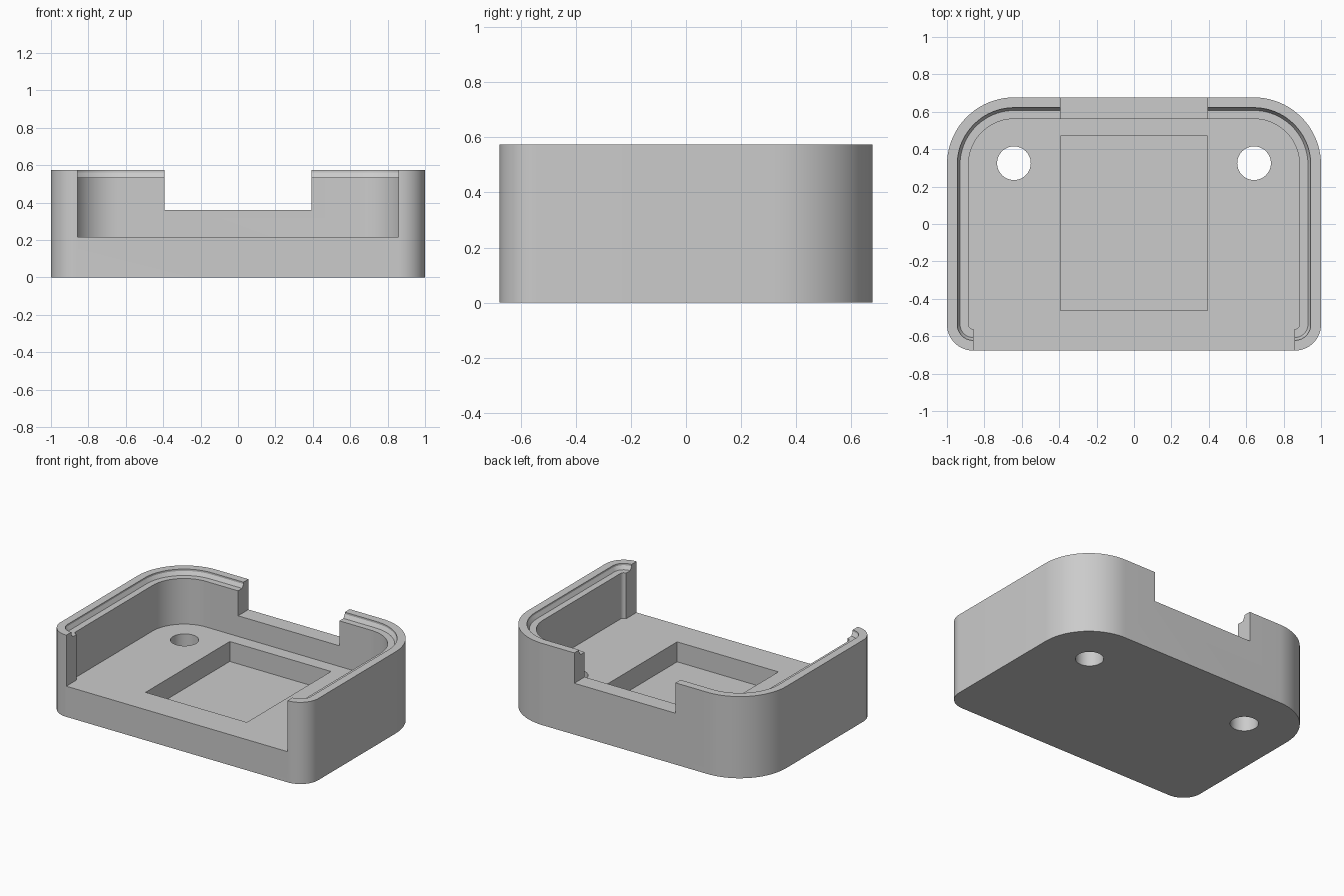
import bpy, bmesh
from math import cos, sin, pi, radians

cube = bpy.data.objects.get("Cube")
if cube:
    bpy.data.objects.remove(cube, do_unlink=True)

HALF_X, HALF_Y, HEIGHT = 1.0, 0.677, 0.573
BACK_R, FRONT_R, FLOOR = 0.36, 0.14, 0.215
STEPS = 20

grey = bpy.data.materials.new("plain grey")
grey.use_nodes = True
grey.diffuse_color = (0.6, 0.6, 0.6, 1)
grey.node_tree.nodes["Principled BSDF"].inputs["Base Color"].default_value = (0.6, 0.6, 0.6, 1)


def outline(inset):
    """Rounded plan, large radii at the back and small ones at the front."""
    pts = []
    corners = [(1, 1, BACK_R), (-1, 1, BACK_R), (-1, -1, FRONT_R), (1, -1, FRONT_R)]
    for q, (sx, sy, r) in enumerate(corners):
        cx, cy = sx * (HALF_X - r), sy * (HALF_Y - r)
        for i in range(STEPS + 1):
            a = pi / 2 * (q + i / STEPS)
            pts.append((cx + (r - inset) * cos(a), cy + (r - inset) * sin(a)))
    return pts


def loft(name, rings):
    """Closed solid through a list of (point list, height) rings."""
    bm = bmesh.new()
    loops = [[bm.verts.new((x, y, z)) for x, y in pts] for pts, z in rings]
    n = len(loops[0])
    bm.faces.new(loops[0][::-1])
    bm.faces.new(loops[-1])
    for low, high in zip(loops, loops[1:]):
        for i in range(n):
            j = (i + 1) % n
            bm.faces.new((low[i], low[j], high[j], high[i]))
    mesh = bpy.data.meshes.new(name)
    bm.to_mesh(mesh)
    bm.free()
    mesh.materials.append(grey)
    obj = bpy.data.objects.new(name, mesh)
    bpy.context.collection.objects.link(obj)
    return obj


def box(name, x0, x1, y0, y1, z0, z1):
    pts = [(x0, y0), (x1, y0), (x1, y1), (x0, y1)]
    return loft(name, [(pts, z0), (pts, z1)])


def cylinder(name, cx, cy, r, z0, z1, n=48):
    pts = [(cx + r * cos(2 * pi * i / n), cy + r * sin(2 * pi * i / n)) for i in range(n)]
    return loft(name, [(pts, z0), (pts, z1)])


# Outer body
body = loft("case_body", [(outline(0), 0), (outline(0), HEIGHT)])

# Cavity with a stepped rim ledge
rim = [(0.115, FLOOR), (0.115, 0.535), (0.07, 0.535), (0.055, 0.56), (0.055, 0.7)]
cutters = [
    loft("cavity_cutter", [(outline(inset), z) for inset, z in rim]),
    # Wide front opening, back notch and sunken floor pocket
    box("front_opening_cutter", -0.858, 0.858, -0.8, -0.5, FLOOR, 0.8),
    box("back_notch_cutter", -0.393, 0.393, 0.5, 0.8, 0.36, 0.8),
    box("pocket_cutter", -0.393, 0.393, -0.463, 0.47, 0.075, 0.4),
]
# Through holes near the back corners
for side in (-1, 1):
    cutters.append(cylinder("hole_cutter", side * 0.642, 0.325, 0.09, -0.1, 0.4))

bpy.ops.object.select_all(action="DESELECT")
body.select_set(True)
bpy.context.view_layer.objects.active = body
for cutter in cutters:
    cutter.hide_render = True
    mod = body.modifiers.new("cut", "BOOLEAN")
    mod.operation, mod.solver, mod.object = "DIFFERENCE", "EXACT", cutter
    bpy.ops.object.modifier_apply(modifier=mod.name)
    bpy.data.objects.remove(cutter, do_unlink=True)

bpy.ops.object.shade_smooth_by_angle(angle=radians(25))
